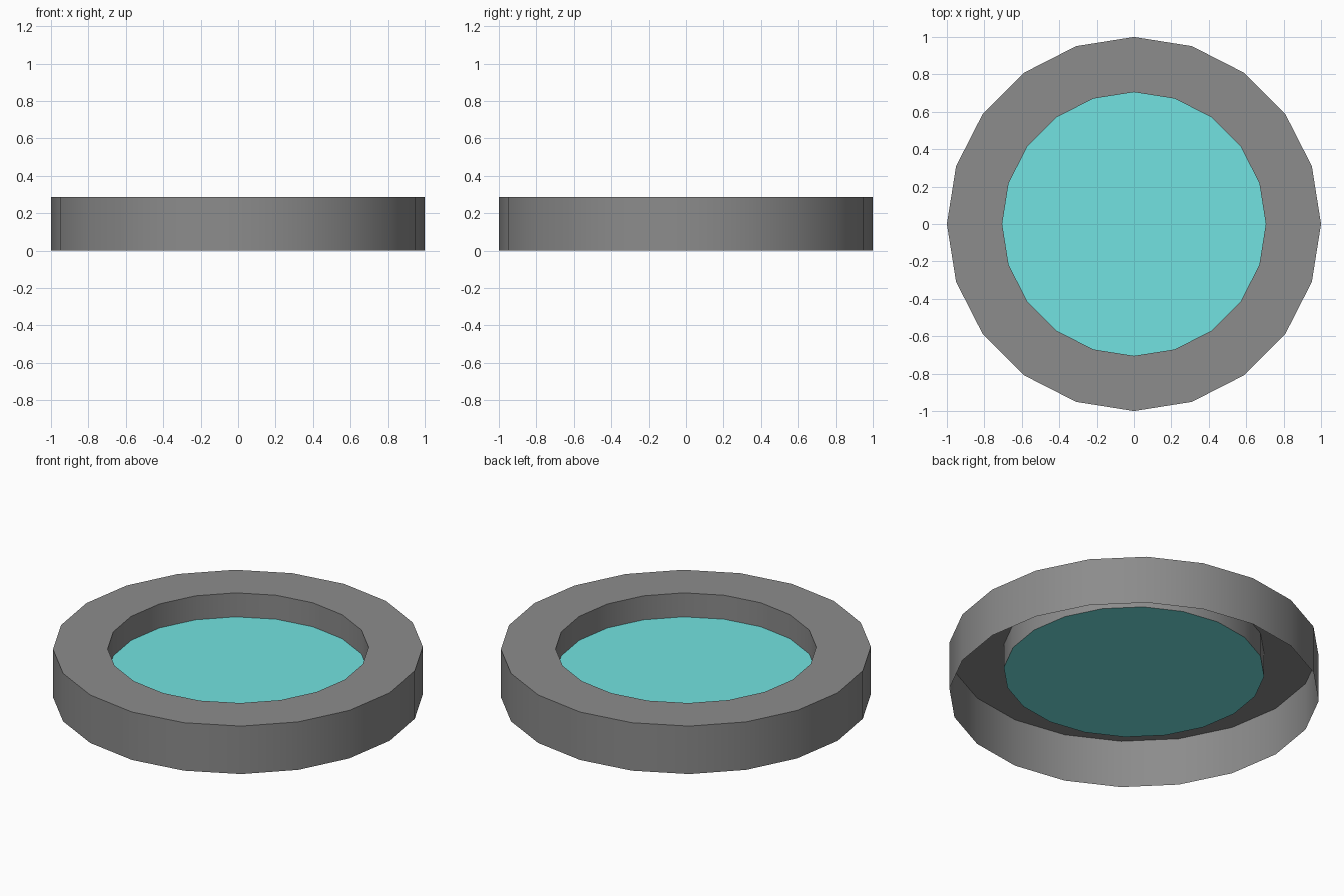
import bpy
import math

SIDES = 20
HEIGHT = 0.286
INNER = 0.705
FLOOR = HEIGHT / 2

if "Cube" in bpy.data.objects:
    bpy.data.objects.remove(bpy.data.objects["Cube"], do_unlink=True)


def make_material(name, color):
    mat = bpy.data.materials.new(name)
    mat.use_nodes = True
    mat.diffuse_color = color
    mat.node_tree.nodes["Principled BSDF"].inputs["Base Color"].default_value = color
    return mat


def circle(radius, z):
    steps = [2 * math.pi * i / SIDES for i in range(SIDES)]
    return [(radius * math.cos(a), radius * math.sin(a), z) for a in steps]


def make_object(name, verts, faces, mat):
    mesh = bpy.data.meshes.new(name)
    mesh.from_pydata(verts, [], faces)
    mesh.materials.append(mat)
    obj = bpy.data.objects.new(name, mesh)
    bpy.context.collection.objects.link(obj)
    return obj


def lathe(name, profile, mat):
    verts = [v for r, z in profile for v in circle(r, z)]
    faces = []
    for row in range(len(profile) - 1):
        a, b = row * SIDES, (row + 1) * SIDES
        for i in range(SIDES):
            j = (i + 1) % SIDES
            faces.append((a + i, a + j, b + j, b + i))
    return make_object(name, verts, faces, mat)


stone = make_material("stone grey", (0.262, 0.262, 0.262, 1))
water = make_material("water teal", (0.168, 0.766, 0.753, 1))

# Basin rim: thin outer wall, flat top and inner wall, open underneath
rim = lathe("basin_rim", [(1, 0), (1, HEIGHT), (INNER, HEIGHT), (INNER, FLOOR)], stone)

# Water surface closing the inner wall
make_object("water_surface", circle(INNER, FLOOR), [tuple(range(SIDES))], water)

# Round walls shaded smooth, with crisp top edges
bpy.ops.object.select_all(action='DESELECT')
rim.select_set(True)
bpy.context.view_layer.objects.active = rim
bpy.ops.object.shade_smooth_by_angle(angle=math.radians(30))
